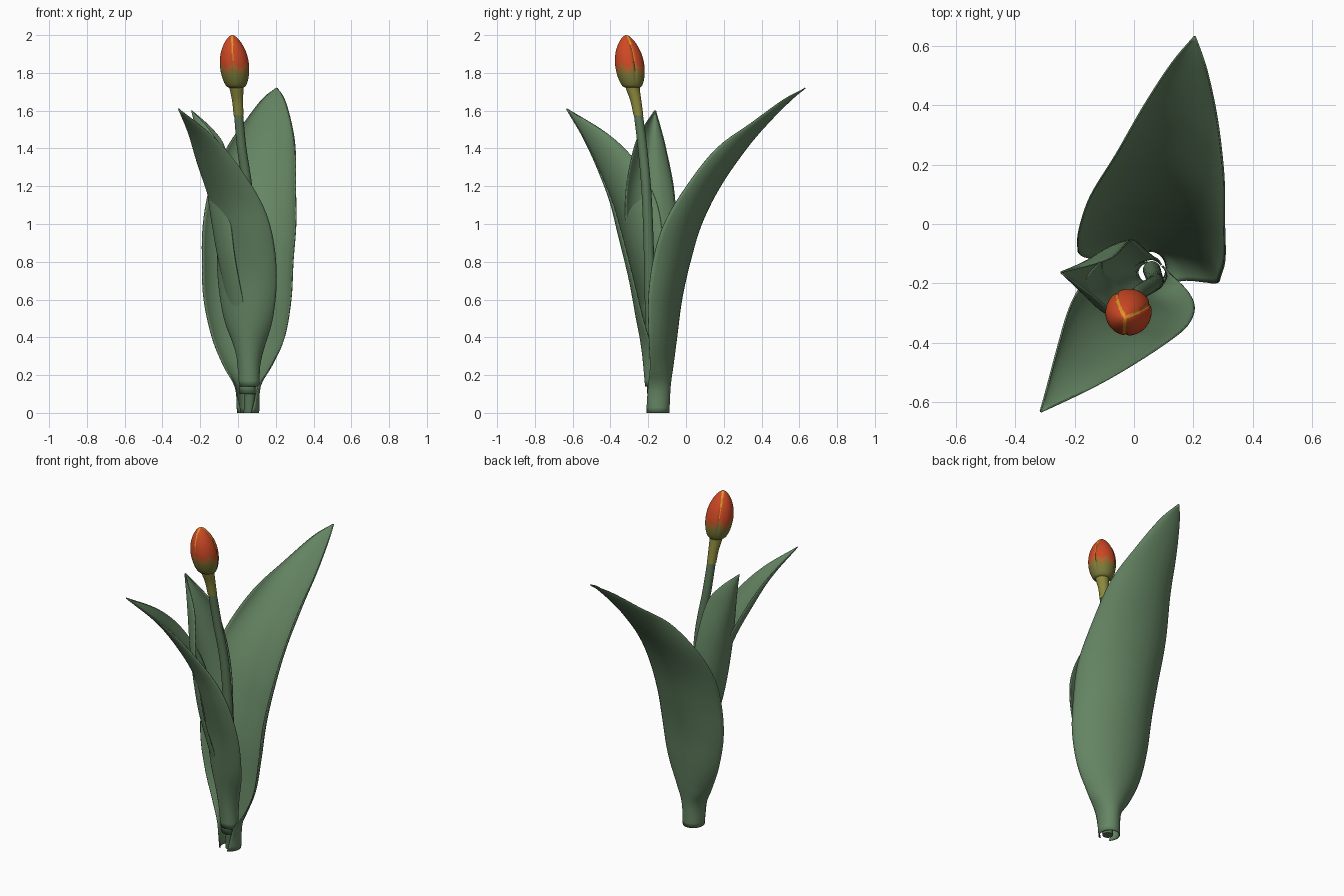
import bpy, bmesh, math
from mathutils import Vector

if "Cube" in bpy.data.objects:
    bpy.data.objects.remove(bpy.data.objects["Cube"])


def material(name, r, g, b):
    m = bpy.data.materials.new(name)
    m.diffuse_color = (r, g, b, 1)
    m.use_nodes = True
    m.node_tree.nodes["Principled BSDF"].inputs["Base Color"].default_value = m.diffuse_color
    return m


LEAF = material("leaf green", .13, .235, .125)
STEM = material("stem green", .10, .18, .095)
NECK = material("neck olive", .26, .25, .045)
OLIVE = material("bud olive", .19, .19, .04)
RUST = material("bud rust", .40, .13, .025)
RED = material("petal red", .62, .065, .018)
YELLOW = material("petal edge yellow", .72, .30, .02)


def smooth_rows(rows, steps):
    """Catmull-Rom interpolation through rows of numbers."""
    rows = [Vector(r) for r in rows]
    out = []
    for i in range(len(rows) - 1):
        p1, p2 = rows[i], rows[i + 1]
        p0 = rows[i - 1] if i else 2 * p1 - p2
        p3 = rows[i + 2] if i + 2 < len(rows) else 2 * p2 - p1
        for k in range(steps):
            t = k / steps
            out.append(.5 * (2 * p1 + (p2 - p0) * t + (2 * p0 - 5 * p1 + 4 * p2 - p3) * t * t
                             + (3 * p1 - p0 - 3 * p2 + p3) * t ** 3))
    return out + [rows[-1]]


def skin(name, rings, mats, closed, pick=None):
    """Join rings of points with quads; closed rings also get end caps."""
    bm = bmesh.new()
    vs = [[bm.verts.new(p) for p in ring] for ring in rings]
    n = len(vs[0])
    for i in range(len(vs) - 1):
        for j in range(n if closed else n - 1):
            k = (j + 1) % n
            f = bm.faces.new((vs[i][j], vs[i][k], vs[i + 1][k], vs[i + 1][j]))
            if pick:
                f.material_index = pick(i, j)
    if closed:
        bm.faces.new(vs[0][::-1])
        top = bm.faces.new(vs[-1])
        if pick:
            top.material_index = pick(len(vs) - 2, 0)
    bmesh.ops.recalc_face_normals(bm, faces=bm.faces)
    me = bpy.data.meshes.new(name)
    bm.to_mesh(me)
    bm.free()
    for m in mats:
        me.materials.append(m)
    ob = bpy.data.objects.new(name, me)
    bpy.context.collection.objects.link(ob)
    bpy.ops.object.select_all(action='DESELECT')
    bpy.context.view_layer.objects.active = ob
    ob.select_set(True)
    bpy.ops.object.shade_smooth_by_angle(angle=math.radians(50))
    return ob


def leaf(name, a0, a1, rows):
    """Rows: z, spine x, spine y, half width, depth. a0, a1: outward direction."""
    z0, z1 = rows[0][0], rows[-1][0]
    rings = []
    for z, x, y, w, d in smooth_rows(rows, 5):
        a = math.radians(a0 + (a1 - a0) * (z - z0) / (z1 - z0))
        out = Vector((math.cos(a), math.sin(a), 0))
        side = Vector((out.y, -out.x, 0))
        # sheath wraps almost fully at the base, then opens to a trough
        arc = math.radians(75 + 75 * max(0, 1 - (z - z0) / .25))
        ring = []
        for k in range(25):
            p = arc * (k / 12 - 1)
            s = w * math.sin(p) / math.sin(min(arc, math.pi / 2))
            inward = d * (1 - math.cos(p)) / (1 - math.cos(arc))
            ring.append(Vector((x, y, z)) + side * s - out * inward)
        rings.append(ring)
    ob = skin(name, rings, [LEAF], False)
    mod = ob.modifiers.new("thickness", 'SOLIDIFY')
    mod.thickness = .006
    mod.offset = 0


# Leaves
leaf("back_leaf", 78.5, 78.5, [
    (0, .065, -.092, .056, .112), (.14, .067, -.085, .066, .105),
    (.25, .07, -.072, .13, .095), (.4, .075, -.055, .195, .105),
    (.6, .075, -.03, .235, .125), (.8, .08, .015, .245, .145),
    (1.0, .09, .075, .25, .145), (1.2, .105, .175, .23, .13),
    (1.4, .145, .315, .185, .12), (1.54, .17, .435, .125, .06),
    (1.66, .192, .557, .06, .028), (1.72, .205, .632, .002, .002)])
leaf("front_leaf", -105, -145, [
    (.14, .05, -.212, .05, .08), (.3, .038, -.225, .065, .08),
    (.5, .02, -.246, .14, .085), (.73, .003, -.268, .18, .09),
    (.95, -.024, -.312, .18, .10), (1.13, -.075, -.345, .175, .09),
    (1.33, -.163, -.42, .145, .07), (1.475, -.23, -.507, .09, .04),
    (1.61, -.315, -.632, .002, .002)])
leaf("inner_leaf", 180, 168, [
    (.1, .012, -.16, .042, .08), (.3, -.005, -.165, .05, .08),
    (.52, -.04, -.167, .075, .085), (.8, -.10, -.172, .12, .10),
    (1.0, -.135, -.172, .134, .115), (1.2, -.165, -.173, .125, .12),
    (1.4, -.20, -.17, .085, .12), (1.5, -.22, -.167, .05, .08),
    (1.6, -.245, -.163, .002, .002)])


def tube(name, rows, mat):
    """Rows: x, y, z, radius."""
    rings = [[(x + r * math.cos(j * math.tau / 24), y + r * math.sin(j * math.tau / 24), z)
              for j in range(24)] for x, y, z, r in smooth_rows(rows, 5)]
    skin(name, rings, [mat], True)


# Stem and the paler neck under the flower
tube("stem", [(.06, -.155, 0, .03), (.07, -.185, .4, .028), (.073, -.195, .8, .027),
              (.055, -.208, 1.15, .026), (.02, -.23, 1.4, .025),
              (.003, -.252, 1.58, .024)], STEM)
tube("neck", [(.003, -.252, 1.575, .026), (-.002, -.265, 1.65, .029),
              (-.007, -.28, 1.71, .036), (-.008, -.284, 1.735, .04)], NECK)

# Closed bud: egg profile with three grooved petal seams
SEGS = 90
SEAMS = (-95, 20, 122)
profile = smooth_rows([(0, .034), (.04, .052), (.15, .066), (.3, .075), (.47, .077), (.65, .069),
                       (.8, .053), (.91, .034), (.97, .018), (1, .005)], 4)


def seam_gap(j):
    a = 360 * j / SEGS
    return min(abs((a - s + 180) % 360 - 180) for s in SEAMS)


rings = []
for t, r in profile:
    ring = []
    for j in range(SEGS):
        a = math.tau * j / SEGS
        q = r * (1 - .07 * max(0, 1 - seam_gap(j) / 7) * min(1, t * 3))
        ring.append((-.01 - .02 * t + q * math.cos(a), -.284 - .032 * t + q * math.sin(a),
                     1.72 + .28 * t))
    rings.append(ring)


def bud_colour(i, j):
    t, r = profile[i]
    gap = seam_gap(j + .5)
    wave = .04 * math.cos(math.radians(gap * 6))
    if t < .28 + wave:
        return 0
    if t < .4 + wave:
        return 1
    # yellow petal edges keep a near constant width towards the tip
    if t > .5 and math.radians(gap) * r < .003 + .007 * (t - .5):
        return 3
    return 2


skin("flower_bud", rings, [OLIVE, RUST, RED, YELLOW], True, bud_colour)
